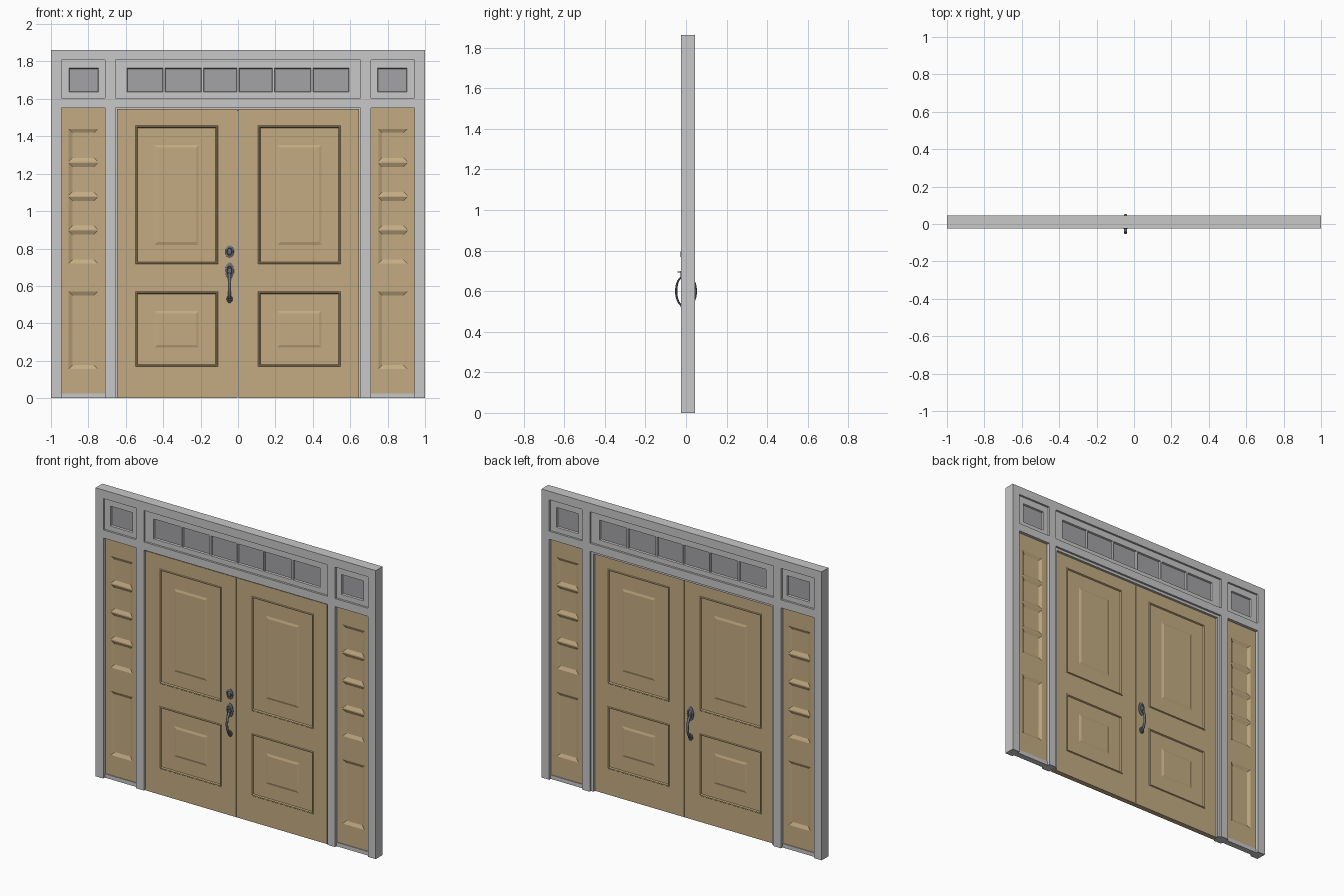
import bpy, bmesh, math
from mathutils import Matrix

if "Cube" in bpy.data.objects:
    bpy.data.objects.remove(bpy.data.objects["Cube"])


def material(name, rgb):
    m = bpy.data.materials.new(name)
    m.diffuse_color = (*rgb, 1)
    m.use_nodes = True
    m.node_tree.nodes["Principled BSDF"].inputs["Base Color"].default_value = m.diffuse_color
    return m


GREY = material("frame grey", (0.58, 0.58, 0.58))
TAN = material("door tan", (0.55, 0.41, 0.225))
GLASS = material("window grey", (0.37, 0.37, 0.385))
METAL = material("handle metal", (0.15, 0.165, 0.19))


def finish(name, bm, mats, smooth=False):
    bmesh.ops.remove_doubles(bm, verts=bm.verts, dist=1e-5)
    bmesh.ops.recalc_face_normals(bm, faces=bm.faces)
    me = bpy.data.meshes.new(name)
    bm.to_mesh(me)
    bm.free()
    ob = bpy.data.objects.new(name, me)
    bpy.context.collection.objects.link(ob)
    for m in mats:
        me.materials.append(m)
    if smooth:
        bpy.ops.object.select_all(action='DESELECT')
        ob.select_set(True)
        bpy.context.view_layer.objects.active = ob
        bpy.ops.object.shade_smooth_by_angle(angle=math.radians(35))
    return ob


def slab(name, xs, zs, y0, y1, mats, holes=(), panels=(), profile=()):
    """Upright slab on a grid: cells in holes are open, cells in panels get
    stepped rings (inset, depth) on both sides; the last ring is capped."""
    xs, zs = sorted(xs), sorted(zs)
    bm = bmesh.new()

    def face(pts, mi=0):
        bm.faces.new([bm.verts.new(p) for p in pts]).material_index = mi

    def rect(i, k, inset, y):
        a, b, c, d = xs[i] + inset, xs[i + 1] - inset, zs[k] + inset, zs[k + 1] - inset
        return [(a, y, c), (b, y, c), (b, y, d), (a, y, d)]

    nx, nz = len(xs) - 1, len(zs) - 1
    solid = lambda i, k: 0 <= i < nx and 0 <= k < nz and (i, k) not in holes
    for i in range(nx):
        for k in range(nz):
            if not solid(i, k):
                continue
            for y, s in ((y0, 1), (y1, -1)):
                if (i, k) not in panels:
                    face(rect(i, k, 0, y))
                    continue
                rings = [rect(i, k, ins, y + s * dep) for ins, dep in profile]
                for p, q in zip(rings, rings[1:]):
                    for j in range(4):
                        n = (j + 1) % 4
                        face([p[j], p[n], q[n], q[j]])
                face(rings[-1], len(mats) - 1)
            # side walls wherever the neighbour is empty
            f, b = rect(i, k, 0, y0), rect(i, k, 0, y1)
            for j, (di, dk) in enumerate(((0, -1), (1, 0), (0, 1), (-1, 0))):
                if not solid(i + di, k + dk):
                    n = (j + 1) % 4
                    face([f[j], f[n], b[n], b[j]])
    return finish(name, bm, mats)


F0, F1 = -0.024, 0.045            # front and back of the surround

# surround with openings for doors, sidelights and transoms
slab("surround_frame", [-1, -.945, -.71, -.655, .655, .71, .945, 1],
     [0, 1.552, 1.604, 1.807, 1.862], F0, F1, [GREY],
     holes=[(i, k) for i in (1, 3, 5) for k in (0, 2)])

# stop strip behind the doors
slab("door_stop", [-.655, -.637, .637, .655], [0, 1.535, 1.552], .0165, .032,
     [GREY], holes=[(1, 0)])

# centre transom: sash with six panes
PANE = [(0, 0), (0.003, 0.011)]
half = [.005, .185, .195, .39, .401, .594]
slab("centre_transom", [-.655, .655] + half + [-v for v in half],
     [1.604, 1.636, 1.764, 1.807], F0 + .013, F1 - .013, [GREY, GLASS],
     panels=[(i, 1) for i in range(1, 12, 2)], profile=PANE)

DOOR = [(0, 0), (.003, -.004), (.008, -.004), (.012, .005), (.103, .005), (.117, .0005)]
for side, s in (("left", -1), ("right", 1)):
    # small transom
    slab(side + "_transom", [s * v for v in (.71, .745, .903, .945)],
         [1.604, 1.636, 1.764, 1.807], F0 + .013, F1 - .013, [GREY, GLASS],
         panels=[(1, 1)], profile=PANE)
    # sidelight with five sunken panels and a sill rail
    slab(side + "_sidelight", [s * v for v in (.71, .75, .905, .945)],
         [.025, .155, .57, .72, .895, .902, 1.075, 1.082, 1.257, 1.264, 1.44, 1.552],
         F0 + .02, F1 - .02, [TAN],
         panels=[(1, k) for k in (1, 3, 5, 7, 9)], profile=[(0, 0), (.021, .010)])
    slab(side + "_sill", [s * .71, s * .945], [0, .025], F0 + .015, F1 - .015, [GREY])
    # door leaf with two moulded panels
    slab(side + "_door", [s * v for v in (.0015, .107, .549, .648)],
         [0, .168, .57, .717, 1.457, 1.546], -.0165, .0165, [TAN],
         panels=[(1, 1), (1, 3)], profile=DOOR)

HX = -.045


def rosette(name, z, rx, rz, y, s):
    """Domed oval plate on a door face, s = -1 front, 1 back."""
    bm = bmesh.new()
    prof = [(1, 0), (1, .004), (.85, .007), (.62, .0075), (.55, .005), (.45, .009), (.25, .011)]
    n, rings = 28, []
    for r, h in prof:
        rings.append([bm.verts.new((HX + rx * r * math.cos(2 * math.pi * j / n), y + s * h,
                                    z + rz * r * math.sin(2 * math.pi * j / n))) for j in range(n)])
    for p, q in zip(rings, rings[1:]):
        for j in range(n):
            bm.faces.new([p[j], p[(j + 1) % n], q[(j + 1) % n], q[j]])
    bm.faces.new(rings[0])
    bm.faces.new(rings[-1])
    finish(name, bm, [METAL], True)


def grip(name, y, s):
    """Bowed pull handle swept along a half ellipse."""
    bm = bmesh.new()
    n, m, rings = 24, 12, []
    for i in range(n + 1):
        a = math.pi * i / n
        out, up = math.sin(a), math.cos(a)
        r = .0045 + .001 * out
        ring = []
        for j in range(m):
            t = 2 * math.pi * j / m
            d = r * math.cos(t)
            ring.append(bm.verts.new((HX + 1.5 * r * math.sin(t), y + s * (.032 + d) * out,
                                      .6 + (.069 + d) * up)))
        rings.append(ring)
    for p, q in zip(rings, rings[1:]):
        for j in range(m):
            bm.faces.new([p[j], p[(j + 1) % m], q[(j + 1) % m], q[j]])
    bm.faces.new(rings[0])
    bm.faces.new(rings[-1])
    finish(name, bm, [METAL], True)


# deadbolt on the front, pull handles on both faces
rosette("deadbolt", .783, .023, .033, -.0165, -1)
for side, s in (("front", -1), ("back", 1)):
    y = s * .0165
    rosette(side + "_handle_plate", .68, .023, .045, y, s)
    rosette(side + "_lower_plate", .53, .016, .021, y, s)
    grip(side + "_grip", y, s)

# thumb latch above the front grip
bm = bmesh.new()
bmesh.ops.create_cube(bm, size=1, matrix=Matrix.Translation((HX, -.031, .695)) @
                      Matrix.Diagonal((.016, .022, .005, 1)))
finish("thumb_latch", bm, [METAL])
